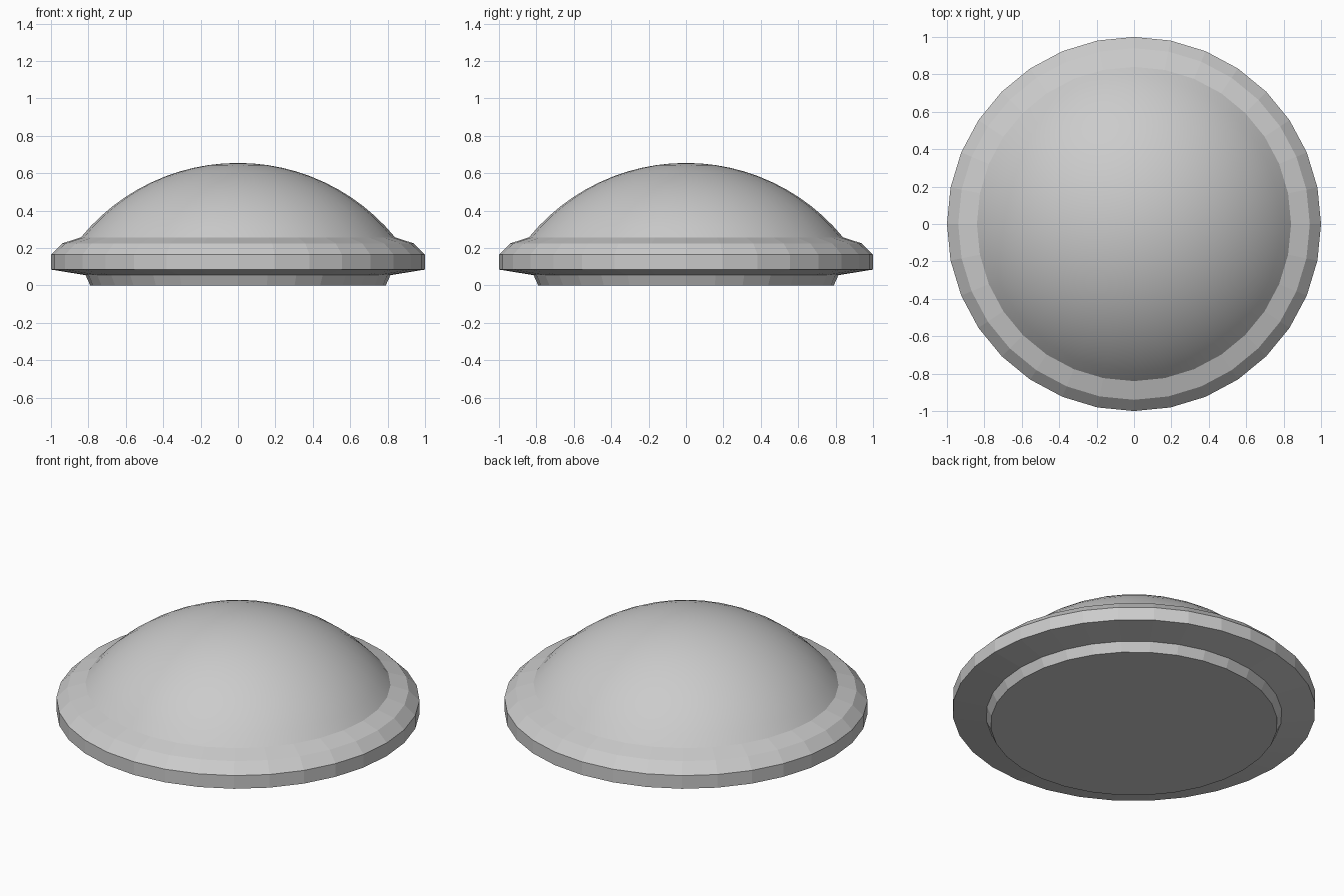
import bpy
import bmesh
import math

cube = bpy.data.objects.get("Cube")
if cube:
    bpy.data.objects.remove(cube, do_unlink=True)

SEGMENTS = 32

grey = bpy.data.materials.new("light grey")
grey.use_nodes = True
grey.diffuse_color = (0.6, 0.6, 0.6, 1)
grey.node_tree.nodes["Principled BSDF"].inputs["Base Color"].default_value = (0.6, 0.6, 0.6, 1)


def lathe(name, profile, smooth):
    """Turn an (r, z) profile, listed from bottom to top, around the z axis."""
    bm = bmesh.new()
    rings = []
    for r, z in profile:
        if r < 1e-6:
            rings.append([bm.verts.new((0, 0, z))] * SEGMENTS)
        else:
            angles = [2 * math.pi * i / SEGMENTS for i in range(SEGMENTS)]
            rings.append([bm.verts.new((r * math.cos(a), r * math.sin(a), z)) for a in angles])
    for low, high in zip(rings, rings[1:]):
        for i in range(SEGMENTS):
            j = (i + 1) % SEGMENTS
            corners = [low[i], low[j], high[j], high[i]]
            bm.faces.new(list(dict.fromkeys(corners)))
    # Close the underside where the profile starts away from the axis
    if profile[0][0] > 0 and not smooth:
        bm.faces.new(rings[0][::-1])
    for face in bm.faces:
        face.smooth = smooth
    mesh = bpy.data.meshes.new(name)
    bm.to_mesh(mesh)
    bm.free()
    mesh.materials.append(grey)
    obj = bpy.data.objects.new(name, mesh)
    bpy.context.collection.objects.link(obj)
    return obj


# Foot and flanged rim, with crisp facets
lathe("base_rim", [(0.79, 0), (0.815, 0.055), (1, 0.085), (1, 0.165),
                   (0.94, 0.225), (0.84, 0.257)], smooth=False)

# Shallow spherical dome
edge, bottom, top = 0.84, 0.257, 0.655
height = top - bottom
radius = (edge ** 2 + height ** 2) / (2 * height)
half_angle = math.asin(edge / radius)
steps = 12
dome = []
for k in range(steps + 1):
    a = half_angle * (1 - k / steps)
    dome.append((radius * math.sin(a), top - radius + radius * math.cos(a)))
lathe("dome", dome, smooth=True)
